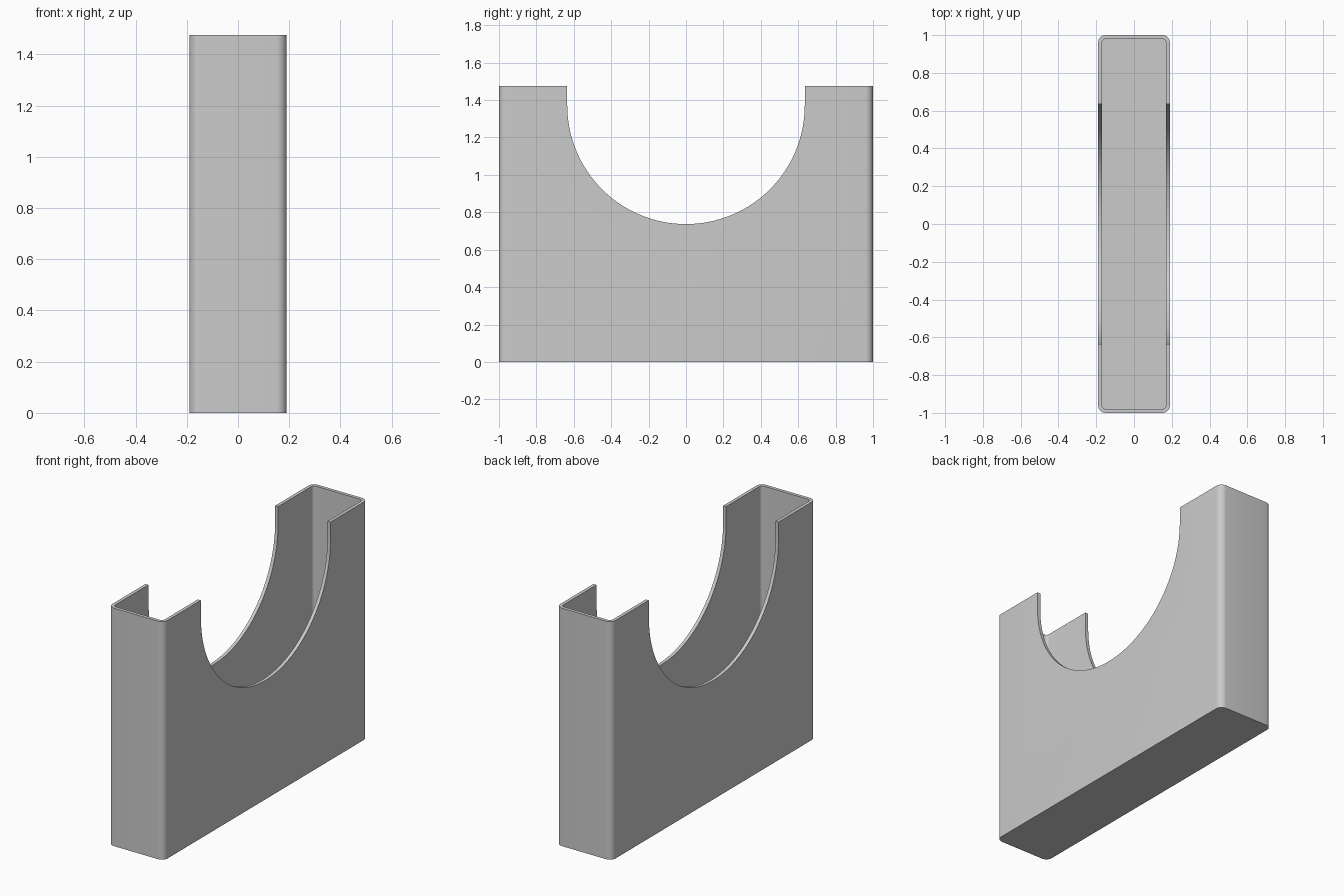
import bpy
import bmesh
from math import cos, sin, pi, radians
from mathutils import Vector

HALF_X, HALF_Y, HEIGHT = 0.19, 1.0, 1.475
WALL, CORNER = 0.021, 0.04
CUT_RADIUS, CUT_BOTTOM = 0.635, 0.737

cube = bpy.data.objects.get("Cube")
if cube:
    bpy.data.objects.remove(cube, do_unlink=True)

grey = bpy.data.materials.new("light grey")
grey.use_nodes = True
colour = (0.6, 0.6, 0.6, 1)
grey.diffuse_color = colour
grey.node_tree.nodes["Principled BSDF"].inputs["Base Color"].default_value = colour


def arc(cx, cy, radius, start, end, steps):
    """Points along an arc, angles in radians."""
    angles = [start + (end - start) * i / steps for i in range(steps + 1)]
    return [(cx + radius * cos(a), cy + radius * sin(a)) for a in angles]


def rounded_rectangle(hx, hy, radius):
    points = []
    for i, (sx, sy) in enumerate([(1, 1), (-1, 1), (-1, -1), (1, -1)]):
        points += arc(sx * (hx - radius), sy * (hy - radius), radius,
                      i * pi / 2, (i + 1) * pi / 2, 8)
    return points


def prism(name, points, direction):
    """Extrude a closed 3D outline into a solid object."""
    bm = bmesh.new()
    base = bm.faces.new([bm.verts.new(p) for p in points])
    top = bmesh.ops.extrude_face_region(bm, geom=[base], use_keep_orig=True)
    moved = [v for v in top["geom"] if isinstance(v, bmesh.types.BMVert)]
    bmesh.ops.translate(bm, verts=moved, vec=Vector(direction))
    bmesh.ops.recalc_face_normals(bm, faces=bm.faces)
    mesh = bpy.data.meshes.new(name)
    bm.to_mesh(mesh)
    bm.free()
    mesh.materials.append(grey)
    obj = bpy.data.objects.new(name, mesh)
    bpy.context.collection.objects.link(obj)
    return obj


# Rounded outer body
body = prism("sleeve_body",
             [(x, y, 0) for x, y in rounded_rectangle(HALF_X, HALF_Y, CORNER)],
             (0, 0, HEIGHT))

# Open pocket, leaving thin walls and a floor
pocket = prism("pocket_cutter",
               [(x, y, WALL) for x, y in
                rounded_rectangle(HALF_X - WALL, HALF_Y - WALL, CORNER - WALL)],
               (0, 0, HEIGHT))

# U-shaped notch through both broad walls
notch_outline = arc(0, CUT_BOTTOM + CUT_RADIUS, CUT_RADIUS, pi, 2 * pi, 64)
notch_outline += [(CUT_RADIUS, 2), (-CUT_RADIUS, 2)]
notch = prism("notch_cutter", [(-1, y, z) for y, z in notch_outline], (2, 0, 0))

bpy.ops.object.select_all(action="DESELECT")
bpy.context.view_layer.objects.active = body
body.select_set(True)
for cutter in (pocket, notch):
    cutter.hide_render = True
    cut = body.modifiers.new(cutter.name, "BOOLEAN")
    cut.operation = "DIFFERENCE"
    cut.solver = "EXACT"
    cut.object = cutter
    bpy.ops.object.modifier_apply(modifier=cut.name)
    bpy.data.objects.remove(cutter, do_unlink=True)

bpy.ops.object.shade_smooth_by_angle(angle=radians(30))
